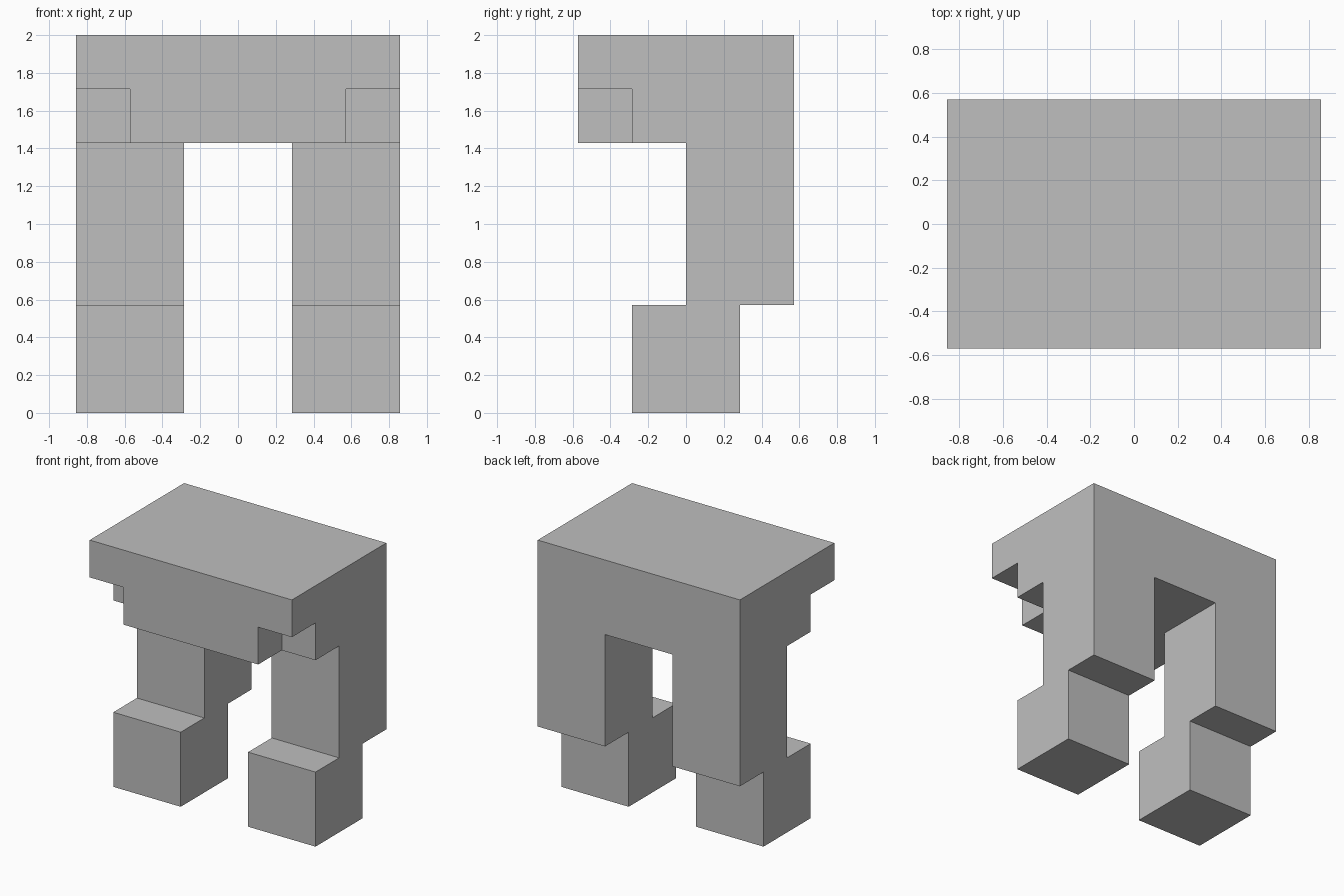
import bpy
import bmesh
from mathutils import Vector

cube = bpy.data.objects.get("Cube")
if cube:
    bpy.data.objects.remove(cube, do_unlink=True)

U = 2 / 7  # block unit: the model is 6 x 4 x 7 units

grey = bpy.data.materials.new("plain grey")
grey.use_nodes = True
colour = (0.52, 0.52, 0.52, 1)
grey.diffuse_color = colour
grey.node_tree.nodes["Principled BSDF"].inputs["Base Color"].default_value = colour


def prism(name, outline, sweep):
    """Extrude a flat outline along a vector, both in block units."""
    bm = bmesh.new()
    face = bm.faces.new([bm.verts.new(Vector(p) * U) for p in outline])
    ext = bmesh.ops.extrude_face_region(bm, geom=[face])
    moved = [g for g in ext["geom"] if isinstance(g, bmesh.types.BMVert)]
    bmesh.ops.translate(bm, verts=moved, vec=Vector(sweep) * U)
    bmesh.ops.recalc_face_normals(bm, faces=bm.faces)
    mesh = bpy.data.meshes.new(name)
    bm.to_mesh(mesh)
    bm.free()
    mesh.materials.append(grey)
    obj = bpy.data.objects.new(name, mesh)
    bpy.context.collection.objects.link(obj)
    return obj


# Top slab
slab = [(-3, -2), (3, -2), (3, 2), (-3, 2)]
prism("top_slab", [(x, y, 6) for x, y in slab], (0, 0, 1))

# Lower body, with the two front corners notched away
plan = [(-2, -2), (2, -2), (2, -1), (3, -1), (3, 2), (-3, 2), (-3, -1), (-2, -1)]
prism("lower_body", [(x, y, 5) for x, y in plan], (0, 0, 1))

# Legs with stepped-forward feet, from one side profile
side = [(-1, 0), (1, 0), (1, 2), (2, 2), (2, 5), (0, 5), (0, 2), (-1, 2)]
for name, s in (("left_leg", 1), ("right_leg", -1)):
    prism(name, [(s, y, z) for y, z in side], (2 * s, 0, 0))
